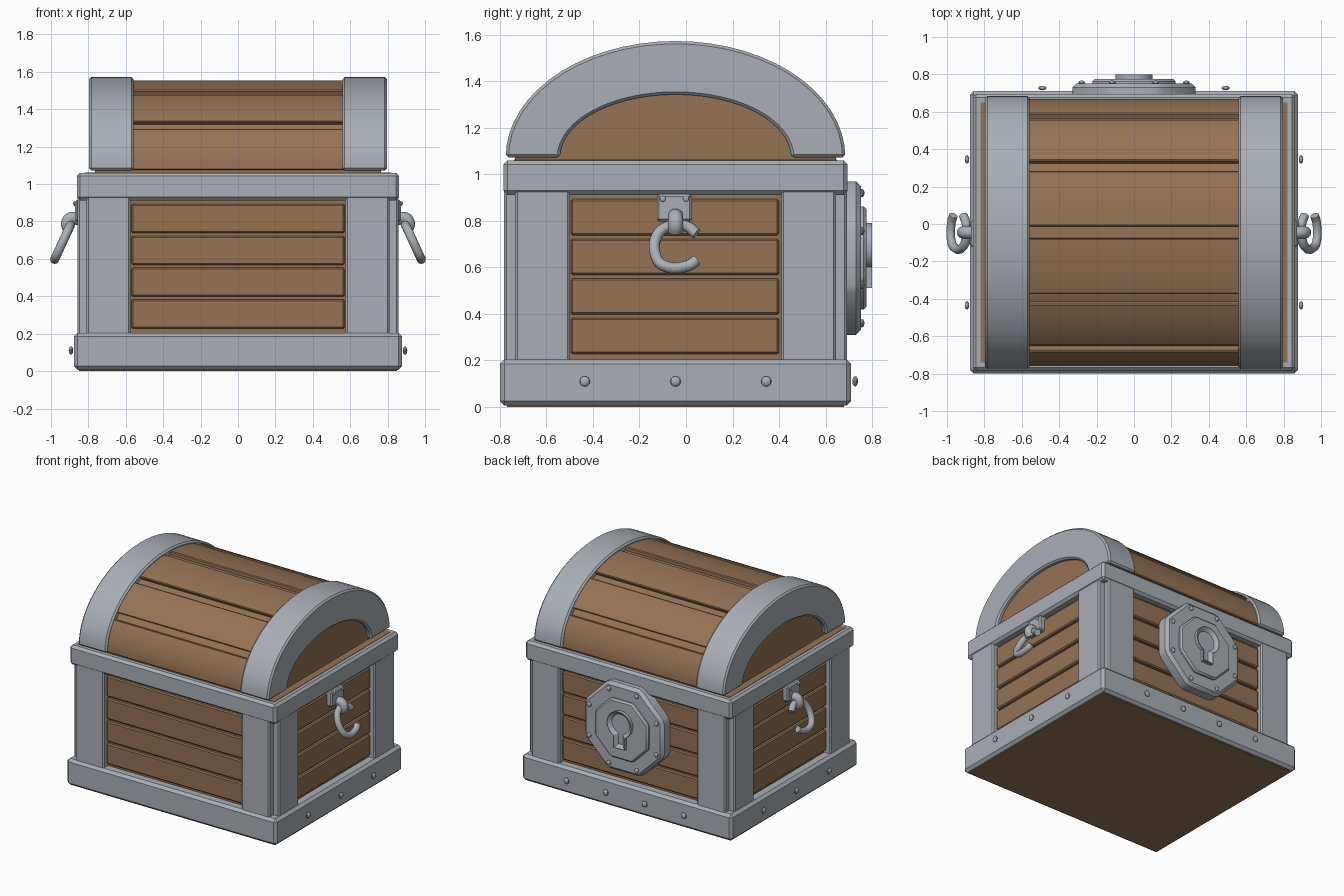
import bpy, bmesh, math
from mathutils import Vector, Matrix

if "Cube" in bpy.data.objects:
    bpy.data.objects.remove(bpy.data.objects["Cube"])

CY = -0.045  # centre of the chest body in y


def material(name, rgb):
    m = bpy.data.materials.new(name)
    m.diffuse_color = (*rgb, 1)
    m.use_nodes = True
    m.node_tree.nodes["Principled BSDF"].inputs["Base Color"].default_value = m.diffuse_color
    return m


WOOD = material("brown wood", (0.30, 0.17, 0.09))
METAL = material("grey metal", (0.40, 0.43, 0.47))


def finish(bm, name, mat, bevel=0.0, angle=30):
    """Bevel the sharp edges, smooth the soft ones, make the object."""
    bmesh.ops.recalc_face_normals(bm, faces=bm.faces)
    if bevel:
        sharp = [e for e in bm.edges if e.calc_face_angle(0) > math.radians(35)]
        bmesh.ops.bevel(bm, geom=sharp, offset=bevel, segments=1, profile=0.5,
                        affect='EDGES', clamp_overlap=True)
    for f in bm.faces:
        f.smooth = True
    for e in bm.edges:
        e.smooth = e.calc_face_angle(0) < math.radians(angle)
    me = bpy.data.meshes.new(name)
    bm.to_mesh(me)
    bm.free()
    me.materials.append(mat)
    ob = bpy.data.objects.new(name, me)
    bpy.context.collection.objects.link(ob)
    return ob


def box(name, x, y, z, mat, bevel=0.0):
    bm = bmesh.new()
    bmesh.ops.create_cube(bm, size=1)
    rng = [sorted(r) for r in (x, y, z)]
    for v in bm.verts:
        v.co = [(a + b) / 2 + c * (b - a) for c, (a, b) in zip(v.co, rng)]
    return finish(bm, name, mat, bevel)


def prism(name, pts, axis, lo, hi, mat, bevel=0.0, inset=0.0, depth=0.0):
    """Extrude an outline along x (points are y, z) or y (points are x, z)."""
    place = (lambda p, t: (t, p[0], p[1])) if axis == 'x' else (lambda p, t: (p[0], t, p[1]))
    bm = bmesh.new()
    face = bm.faces.new([bm.verts.new(place(p, lo)) for p in pts])
    res = bmesh.ops.extrude_face_region(bm, geom=[face], use_keep_orig=True)
    shift = Vector(place((0, 0), hi - lo))
    bmesh.ops.translate(bm, verts=[g for g in res['geom'] if isinstance(g, bmesh.types.BMVert)], vec=shift)
    bmesh.ops.recalc_face_normals(bm, faces=bm.faces)
    if inset:
        front = [g for g in res['geom'] if isinstance(g, bmesh.types.BMFace)]
        bmesh.ops.inset_region(bm, faces=front, thickness=inset, use_even_offset=True)
        bmesh.ops.translate(bm, verts=list({v for f in front for v in f.verts}), vec=(0, -depth, 0))
    return finish(bm, name, mat, bevel)


def arc(a, b, z0, d0, d1, n):
    """Points on an ellipse around the lid axis."""
    out = []
    for i in range(n + 1):
        t = math.radians(d0 + (d1 - d0) * i / n)
        out.append((CY + a * math.cos(t), z0 + b * math.sin(t)))
    return out


def rivet(name, pos, axis, r=0.022):
    bm = bmesh.new()
    bmesh.ops.create_uvsphere(bm, u_segments=12, v_segments=8, radius=r)
    s = [1, 1, 1]
    s[axis] = 0.55
    bmesh.ops.transform(bm, matrix=Matrix.Translation(pos) @ Matrix.Diagonal((*s, 1)), verts=bm.verts)
    finish(bm, name, METAL)


def tube(name, pts, r):
    cu = bpy.data.curves.new(name, 'CURVE')
    cu.dimensions = '3D'
    cu.bevel_depth, cu.bevel_resolution, cu.resolution_u = r, 3, 5
    cu.use_fill_caps = True
    sp = cu.splines.new('BEZIER')
    sp.bezier_points.add(len(pts) - 1)
    for bp, p in zip(sp.bezier_points, pts):
        bp.co = p
        bp.handle_left_type = bp.handle_right_type = 'AUTO'
    cu.materials.append(METAL)
    ob = bpy.data.objects.new(name, cu)
    bpy.context.collection.objects.link(ob)
    bpy.ops.object.select_all(action='DESELECT')
    ob.select_set(True)
    bpy.context.view_layer.objects.active = ob
    bpy.ops.object.convert(target='MESH')
    bpy.ops.object.shade_smooth_by_angle(angle=math.radians(40))


# Wooden body core, floor and top deck
box("body_core", (-0.805, 0.805), (-0.73, 0.64), (0.02, 1.04), WOOD)
box("floor", (-0.85, 0.85), (-0.77, 0.68), (0, 0.03), WOOD)
box("top_deck", (-0.82, 0.82), (-0.74, 0.65), (1.0, 1.063), WOOD)

# Metal base and upper rim
box("base_band", (-0.877, 0.877), (-0.80, 0.71), (0.006, 0.205), METAL, 0.02)
box("upper_rim", (-0.862, 0.862), (-0.785, 0.695), (0.912, 1.06), METAL, 0.018)

# Planks and corner posts on all four sides
for i in range(4):
    z = (0.228 + 0.17 * i, 0.383 + 0.17 * i)
    box("front_plank", (-0.57, 0.57), (-0.755, -0.70), z, WOOD, 0.008)
    box("back_plank", (-0.57, 0.57), (0.61, 0.665), z, WOOD, 0.008)
    for s in (1, -1):
        box("side_plank", (s * 0.77, s * 0.83), (-0.495, 0.40), z, WOOD, 0.008)
for s in (1, -1):
    z = (0.18, 0.94)
    box("front_post", (s * 0.575, s * 0.81), (-0.782, -0.70), z, METAL, 0.01)
    box("back_post", (s * 0.575, s * 0.81), (0.61, 0.692), z, METAL, 0.01)
    box("side_post_front", (s * 0.77, s * 0.857), (-0.735, -0.50), z, METAL, 0.01)
    box("side_post_back", (s * 0.77, s * 0.857), (0.41, 0.645), z, METAL, 0.01)

# Domed lid: core, six planks, two end bands
prism("lid_core", arc(0.69, 0.467, 1.062, 0, 180, 36), 'x', -0.765, 0.765, WOOD)
for k in range(6):
    d0 = 30 * k + (2.6 if k else 0)
    d1 = 30 * (k + 1) - (2.6 if k < 5 else 0)
    pts = arc(0.715, 0.48, 1.075, d0, d1, 6) + arc(0.66, 0.43, 1.075, d1, d0, 6)
    prism("lid_plank", pts, 'x', -0.57, 0.57, WOOD, 0.006)
for s in (1, -1):
    pts = arc(0.73, 0.50, 1.073, 0, 180, 30) + arc(0.497, 0.27, 1.073, 180, 0, 30)
    prism("lid_band", pts, 'x', s * 0.558, s * 0.796, METAL, 0.012)

# Rivets on the base
for s in (1, -1):
    for y in (-0.435, CY, 0.345):
        rivet("side_rivet", (s * 0.893, y, 0.11), 0)
    for x in (0.163, 0.49):
        rivet("back_rivet", (s * x, 0.727, 0.11), 1)

# Octagonal lock on the back
LZ = 0.64


def octagon(apothem):
    r = apothem / math.cos(math.pi / 8)
    return [(r * math.cos(math.pi * (k + 0.5) / 4), LZ + r * math.sin(math.pi * (k + 0.5) / 4))
            for k in range(8)]


prism("lock_plate", octagon(0.33), 'y', 0.64, 0.752, METAL, 0.022)
prism("lock_inner_plate", octagon(0.222), 'y', 0.74, 0.775, METAL, 0.012)
for x, z in octagon(0.28):
    rivet("lock_rivet", (x, 0.757, z), 1, 0.018)
t0 = math.asin(0.45)
key = [(0.1 * math.sin(t), 0.69 - 0.1 * math.cos(t))
       for t in (t0 + (2 * math.pi - 2 * t0) * i / 20 for i in range(21))]
key += [(-0.045, 0.512), (0.045, 0.512)]
prism("keyhole_plate", key, 'y', 0.765, 0.80, METAL, 0.0, 0.026, 0.022)

# Side handles: plate, hook and open ring
RING = [(0.045, 0.745), (0.0, 0.778), (-0.08, 0.775), (-0.125, 0.735), (-0.128, 0.645),
        (-0.095, 0.607), (0.01, 0.607), (0.045, 0.63)]
for s in (1, -1):
    box("handle_plate", (s * 0.81, s * 0.872), (-0.125, 0.025), (0.797, 0.915), METAL, 0.01)
    for y in (-0.1, 0.0):
        rivet("handle_rivet", (s * 0.874, y, 0.895), 0, 0.013)
    tube("handle_hook", [(s * 0.85, CY, 0.81), (s * 0.895, CY, 0.818), (s * 0.915, CY, 0.785),
                         (s * 0.90, CY, 0.755)], 0.033)
    tube("handle_ring", [(s * (0.887 + (0.80 - z) * 0.46), y, z) for y, z in RING], 0.024)
